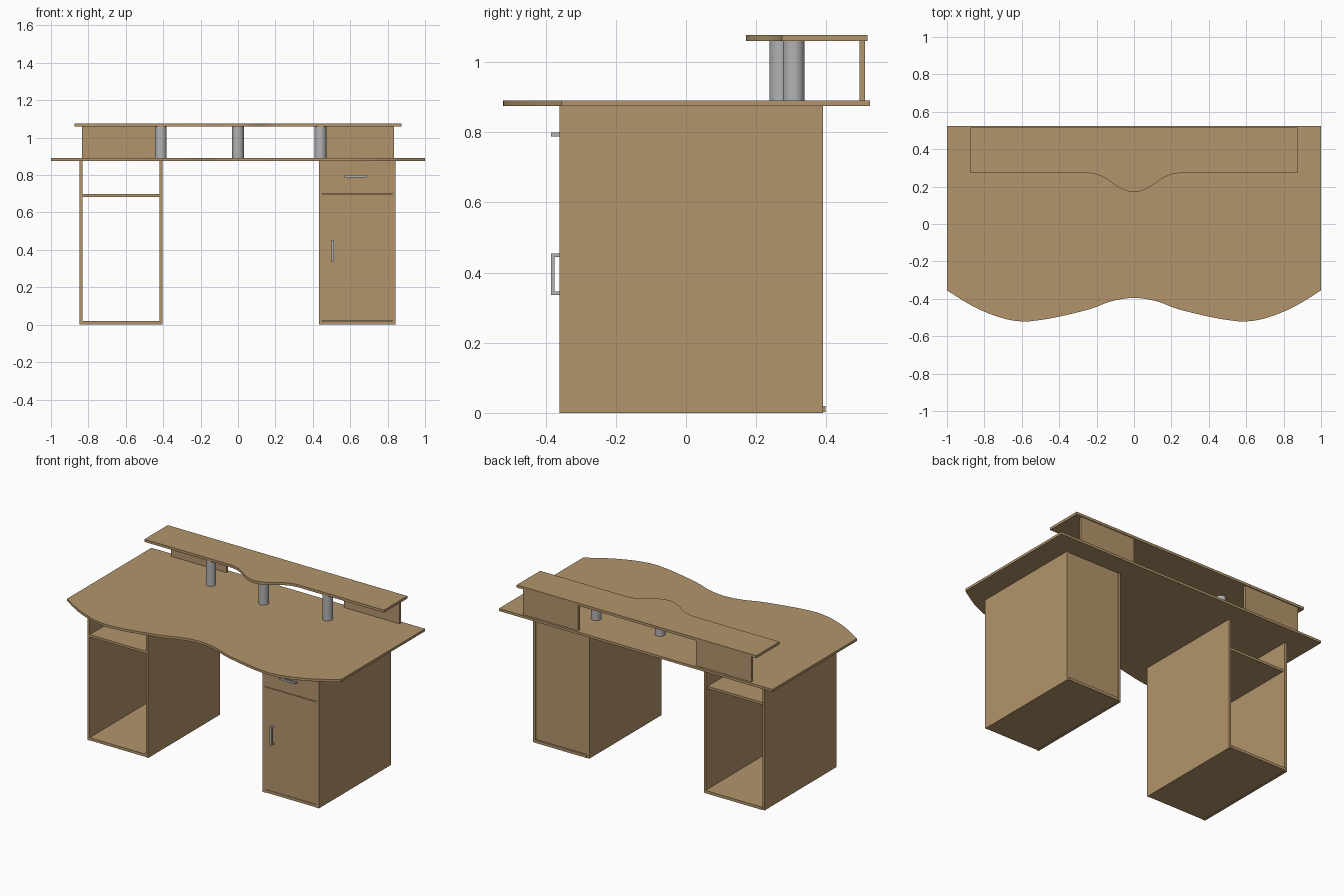
import bpy, bmesh, math

if "Cube" in bpy.data.objects:
    bpy.data.objects.remove(bpy.data.objects["Cube"])


def material(name, rgb):
    m = bpy.data.materials.new(name)
    m.diffuse_color = (*rgb, 1)
    m.use_nodes = True
    m.node_tree.nodes["Principled BSDF"].inputs["Base Color"].default_value = m.diffuse_color
    return m


WOOD = material("wood", (0.45, 0.30, 0.15))
METAL = material("grey metal", (0.45, 0.45, 0.46))


def finish(name, bm, mat):
    bmesh.ops.recalc_face_normals(bm, faces=bm.faces)
    me = bpy.data.meshes.new(name)
    bm.to_mesh(me)
    bm.free()
    me.materials.append(mat)
    ob = bpy.data.objects.new(name, me)
    bpy.context.collection.objects.link(ob)
    return ob


def smooth(ob):
    bpy.ops.object.select_all(action='DESELECT')
    ob.select_set(True)
    bpy.context.view_layer.objects.active = ob
    bpy.ops.object.shade_smooth_by_angle(angle=math.radians(30))


def box(name, x, y, z, mat=WOOD):
    bm = bmesh.new()
    bmesh.ops.create_cube(bm, size=1)
    for v in bm.verts:
        v.co = [(a + b) / 2 + c * (b - a) for c, (a, b) in zip(v.co, (x, y, z))]
    return finish(name, bm, mat)


def slab(name, outline, z0, z1):
    bm = bmesh.new()
    face = bm.faces.new([bm.verts.new((x, y, z0)) for x, y in outline])
    res = bmesh.ops.extrude_face_region(bm, geom=[face])
    for v in res["geom"]:
        if isinstance(v, bmesh.types.BMVert):
            v.co.z = z1
    smooth(finish(name, bm, WOOD))


def spline(pts, n=6):
    # Smooth curve through the points
    p = [pts[0]] + pts + [pts[-1]]
    out = []
    for a, b, c, d in zip(p, p[1:], p[2:], p[3:]):
        for i in range(n):
            t = i / n
            out.append(tuple(
                0.5 * (2 * b[k] + (c[k] - a[k]) * t
                       + (2 * a[k] - 5 * b[k] + 4 * c[k] - d[k]) * t ** 2
                       + (3 * b[k] - a[k] - 3 * c[k] + d[k]) * t ** 3) for k in (0, 1)))
    return out + [pts[-1]]


def mirrored(half):
    return half + [(-x, y) for x, y in reversed(half[:-1])]


# Desk top with wavy front
wave = mirrored([(-1, -.355), (-.855, -.443), (-.715, -.5), (-.6, -.521), (-.5, -.513),
                 (-.395, -.494), (-.235, -.455), (-.12, -.413), (0, -.395)])
slab("desk_top", spline(wave) + [(1, .525), (-1, .525)], .875, .891)

# Raised shelf with a bump in the middle of its front
bump = mirrored([(-.25, .273), (-.2, .265), (-.15, .243), (-.1, .208), (-.05, .181), (0, .171)])
slab("raised_shelf", [(-.875, .273)] + spline(bump) + [(.875, .273), (.875, .517), (-.875, .517)],
     1.06, 1.077)

# Shelf posts
for i, (x, y) in enumerate([(-.412, .307), (0, .269), (.441, .307)]):
    bm = bmesh.new()
    bmesh.ops.create_cone(bm, cap_ends=True, segments=32, radius1=.031, radius2=.031, depth=.17)
    bmesh.ops.translate(bm, verts=bm.verts, vec=(x, y, .9755))
    smooth(finish(f"shelf_post_{i}", bm, METAL))

# Back panels under the raised shelf
for side, x in (("left", (-.835, -.43)), ("right", (.43, .835))):
    box(f"shelf_panel_{side}", x, (.494, .511), (.891, 1.06))

# Pedestals: side walls, bottom and divider
T = .016
for side, x0, x1 in (("left", -.848, -.404), ("right", .432, .843)):
    front = -.36 if side == "left" else -.342
    box(f"{side}_outer_wall", (x0, x0 + T), (-.36, .391), (0, .875))
    box(f"{side}_inner_wall", (x1 - T, x1), (-.36, .391), (0, .875))
    box(f"{side}_bottom", (x0 + T, x1 - T), (-.36, .397), (.002, .02))
    box(f"{side}_divider", (x0 + T, x1 - T), (front, .375), (.684, .7))

# Right pedestal fronts and back
box("door", (.448, .827), (-.36, -.344), (.022, .698))
box("drawer_front", (.448, .827), (-.36, -.344), (.702, .875))
box("right_back_panel", (.448, .827), (.375, .386), (.02, .875))

# Door handle: grip and two legs
box("door_handle_grip", (.501, .514), (-.385, -.375), (.336, .454), METAL)
for i, z in enumerate((.336, .444)):
    box(f"door_handle_leg_{i}", (.501, .514), (-.376, -.36), (z, z + .01), METAL)

# Drawer handle: grip and two legs
box("drawer_handle_grip", (.57, .687), (-.385, -.375), (.788, .8), METAL)
for i, x in enumerate((.57, .677)):
    box(f"drawer_handle_leg_{i}", (x, x + .01), (-.376, -.36), (.788, .8), METAL)
